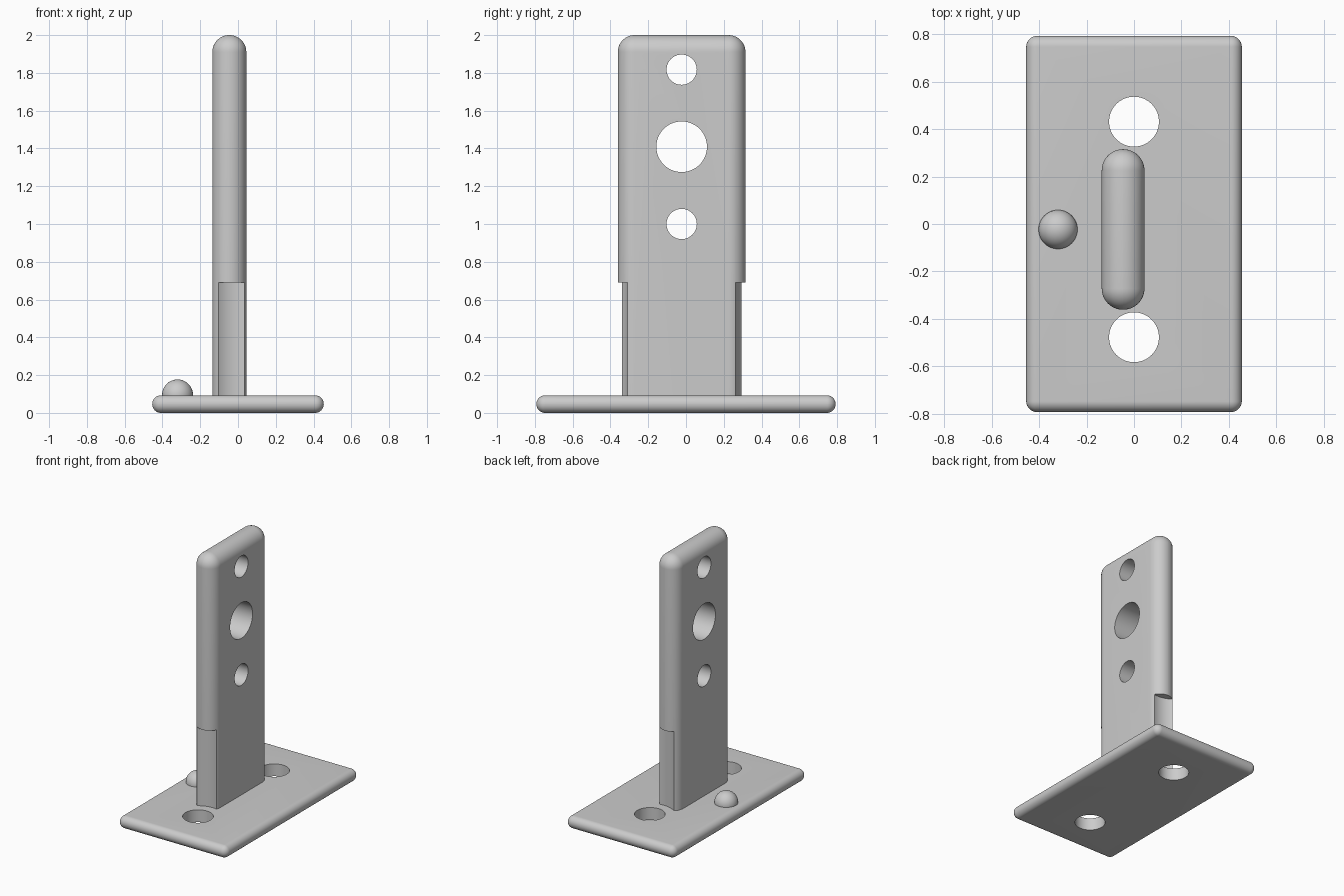
import bpy, bmesh, math
from mathutils import Matrix, Vector

cube = bpy.data.objects.get("Cube")
if cube:
    bpy.data.objects.remove(cube, do_unlink=True)

CENTER_Y = -0.023
PLATE_TOP = 0.093
BOLT_OFFSET = 0.454

grey = bpy.data.materials.new("light_grey")
grey.use_nodes = True
grey.diffuse_color = (0.6, 0.6, 0.6, 1)
grey.node_tree.nodes["Principled BSDF"].inputs["Base Color"].default_value = (0.6, 0.6, 0.6, 1)


def make_object(name, bm):
    mesh = bpy.data.meshes.new(name)
    bm.to_mesh(mesh)
    bm.free()
    mesh.materials.append(grey)
    obj = bpy.data.objects.new(name, mesh)
    bpy.context.collection.objects.link(obj)
    return obj


def rounded_box(name, low, high, radius, round_bottom=True):
    low, high = Vector(low), Vector(high)
    bm = bmesh.new()
    bmesh.ops.create_cube(bm, size=1)
    bmesh.ops.scale(bm, vec=high - low, verts=bm.verts)
    bmesh.ops.translate(bm, vec=(low + high) / 2, verts=bm.verts)
    edges = [e for e in bm.edges
             if round_bottom or max(v.co.z for v in e.verts) > low.z + 0.01]
    bmesh.ops.bevel(bm, geom=edges, offset=radius, segments=12, profile=0.5, affect='EDGES')
    return make_object(name, bm)


def drill(target, center, radius, depth, axis='Z'):
    """Cut a round hole through the target and discard the cutter."""
    bm = bmesh.new()
    turn = Matrix.Rotation(math.pi / 2, 4, 'Y') if axis == 'X' else Matrix()
    bmesh.ops.create_cone(bm, cap_ends=True, segments=64, radius1=radius, radius2=radius,
                          depth=depth, matrix=Matrix.Translation(center) @ turn)
    cutter = make_object("hole_cutter", bm)
    cutter.hide_render = True
    mod = target.modifiers.new("hole", 'BOOLEAN')
    mod.operation, mod.solver, mod.object = 'DIFFERENCE', 'EXACT', cutter
    bpy.context.view_layer.objects.active = target
    bpy.ops.object.modifier_apply(modifier=mod.name)
    bpy.data.objects.remove(cutter, do_unlink=True)


# Base plate with a rounded rim, and upright post with rounded ends and top
base_plate = rounded_box("base_plate", (-0.454, -0.792, 0), (0.454, 0.792, PLATE_TOP), 0.046)
post = rounded_box("upright_post", (-0.136, CENTER_Y - 0.338, 0.04),
                   (0.044, CENTER_Y + 0.338, 2), 0.0895, round_bottom=False)

# Bolt holes in the plate, with clearance cut up into the post ends
for side in (-1, 1):
    y = CENTER_Y + side * BOLT_OFFSET
    drill(base_plate, (0, y, 0.05), 0.105, 0.4)
    drill(post, (0, y, 0.345), 0.172, 0.69)

# Cross holes through the post
for z, radius in ((1.0, 0.08), (1.409, 0.134), (1.817, 0.08)):
    drill(post, (0, CENTER_Y, z), radius, 1, 'X')

# Locating bump on the plate
bm = bmesh.new()
bmesh.ops.create_uvsphere(bm, u_segments=48, v_segments=24, radius=0.082,
                          matrix=Matrix.Translation((-0.32, CENTER_Y, 0.095)))
bmesh.ops.bisect_plane(bm, geom=bm.verts[:] + bm.edges[:] + bm.faces[:],
                       plane_co=(0, 0, 0.06), plane_no=(0, 0, -1), clear_outer=True)
bump = make_object("locating_bump", bm)

bpy.ops.object.select_all(action='DESELECT')
for obj in (base_plate, post, bump):
    obj.select_set(True)
bpy.context.view_layer.objects.active = post
bpy.ops.object.shade_smooth_by_angle(angle=math.radians(30))
